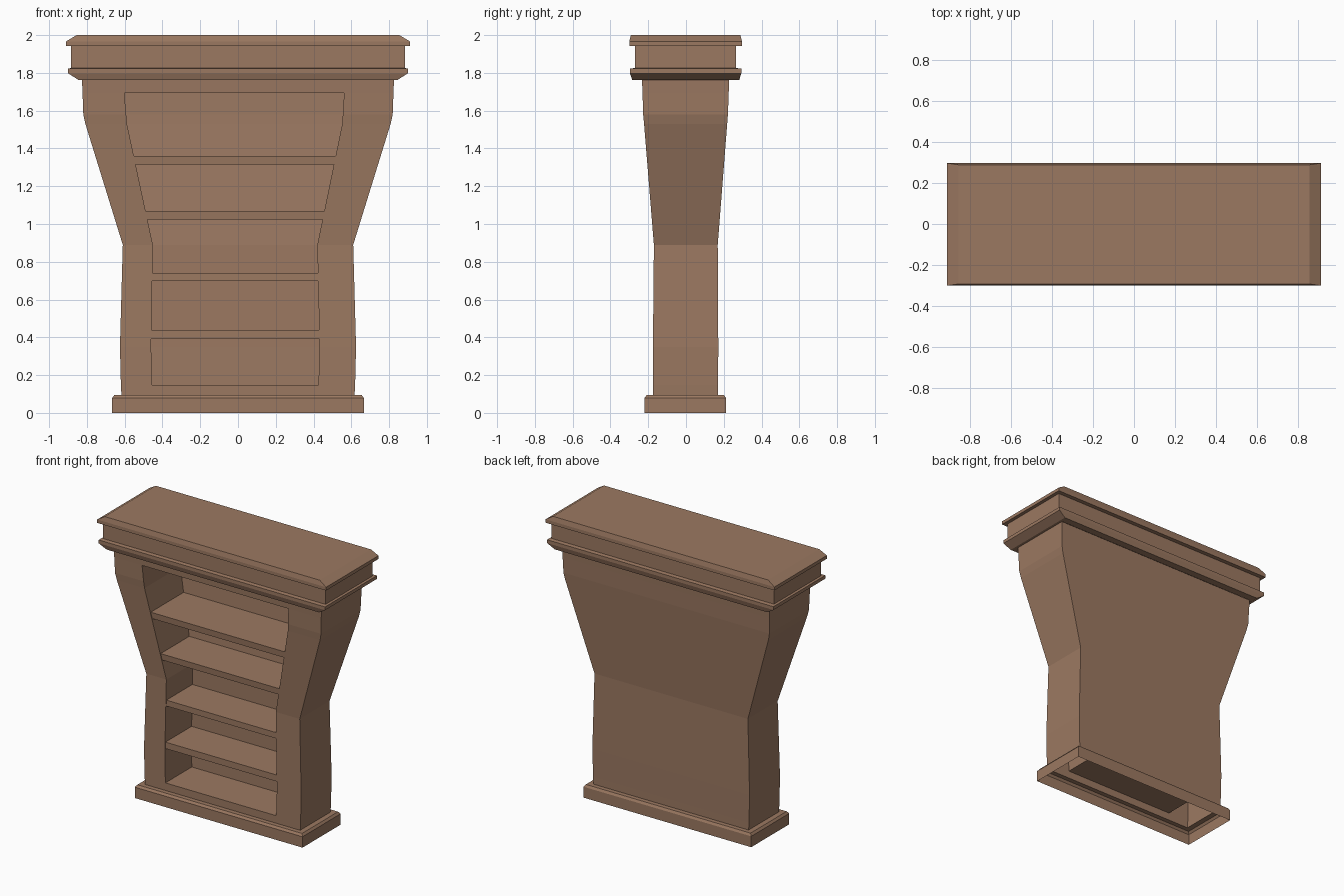
import bpy, bmesh

if "Cube" in bpy.data.objects:
    bpy.data.objects.remove(bpy.data.objects["Cube"])

wood = bpy.data.materials.new("wood")
wood.diffuse_color = (0.33, 0.19, 0.12, 1)
wood.use_nodes = True
wood.node_tree.nodes["Principled BSDF"].inputs["Base Color"].default_value = wood.diffuse_color


def finish(name, bm):
    bmesh.ops.remove_doubles(bm, verts=bm.verts, dist=0.0005)
    bmesh.ops.recalc_face_normals(bm, faces=bm.faces)
    me = bpy.data.meshes.new(name)
    bm.to_mesh(me)
    bm.free()
    me.materials.append(wood)
    ob = bpy.data.objects.new(name, me)
    bpy.context.collection.objects.link(ob)
    return ob


def face(bm, *pts):
    bm.faces.new([bm.verts.new(p) for p in pts])


def loft(name, rings, cap_top):
    """Stack of rectangles (half width, front y, back y, z)."""
    bm = bmesh.new()
    loops = [[bm.verts.new(p) for p in ((-w, f, z), (w, f, z), (w, b, z), (-w, b, z))]
             for w, f, b, z in rings]
    for lo, hi in zip(loops, loops[1:]):
        for i in range(4):
            j = (i + 1) % 4
            bm.faces.new((lo[i], lo[j], hi[j], hi[i]))
    if cap_top:
        bm.faces.new(loops[-1])
    return finish(name, bm)


# Plinth, hollow underneath
loft("plinth", [(0.667, -0.22, 0.212, 0), (0.667, -0.22, 0.212, 0.078),
                (0.655, -0.208, 0.202, 0.094), (0.617, -0.175, 0.17, 0.094)], False)

# Cornice: lower moulding, frieze and top slab
loft("cornice", [(0.825, -0.235, 0.23, 1.763), (0.845, -0.285, 0.282, 1.763),
                 (0.9, -0.297, 0.293, 1.798), (0.9, -0.297, 0.293, 1.822),
                 (0.885, -0.27, 0.266, 1.826), (0.885, -0.27, 0.266, 1.943),
                 (0.91, -0.3, 0.296, 1.943), (0.91, -0.3, 0.296, 1.967),
                 (0.855, -0.292, 0.288, 2.0)], True)

# Body levels: z, outer half width, front y, back y, niche left x, niche right x, niche back y
levels = [(0.094, 0.617, -0.175, 0.170, -0.453, 0.425, 0.125),
          (0.148, 0.620, -0.175, 0.170, -0.455, 0.426, 0.125),
          (0.35, 0.625, -0.175, 0.171, -0.460, 0.432, 0.128),
          (0.89, 0.610, -0.170, 0.168, -0.451, 0.420, 0.130),
          (1.53, 0.808, -0.222, 0.218, -0.588, 0.552, 0.185),
          (1.58, 0.819, -0.227, 0.222, -0.592, 0.555, 0.188),
          (1.693, 0.823, -0.230, 0.226, -0.602, 0.562, 0.190),
          (1.763, 0.826, -0.233, 0.229, -0.605, 0.565, 0.190)]


def at(z):
    """Body measurements interpolated at height z."""
    for a, b in zip(levels, levels[1:]):
        if z <= b[0]:
            t = (z - a[0]) / (b[0] - a[0])
            return [p + (q - p) * t for p, q in zip(a, b)]


bm = bmesh.new()


def strip(a, b):
    """Vertical quad through two points at each of the two levels."""
    face(bm, a[0], a[1], b[1], b[0])


last = len(levels) - 2
for i, (lo, hi) in enumerate(zip(levels, levels[1:])):
    def corners(l):
        z, w, f, b, nl, nr, nb = l
        return [(-w, f, z), (nl, f, z), (nr, f, z), (w, f, z), (w, b, z), (-w, b, z),
                (nl, nb, z), (nr, nb, z)]
    a, b = corners(lo), corners(hi)
    pairs = [(0, 1), (2, 3), (3, 4), (4, 5), (5, 0)]
    # rails above and below the opening, niche walls between them
    pairs += [(1, 2)] if i in (0, last) else [(1, 6), (6, 7), (7, 2)]
    for p, q in pairs:
        face(bm, a[p], a[q], b[q], b[p])
    if i == 0 or i == last - 1:     # niche floor and ceiling
        face(bm, b[1], b[2], b[7], b[6])
finish("bookcase_body", bm)

# Shelves, following the tapering niche
for n, (z0, z1) in enumerate([(0.392, 0.438), (0.698, 0.74), (1.025, 1.07), (1.315, 1.36)]):
    bm = bmesh.new()
    rings = []
    for z in (z0, z1):
        _, w, f, b, nl, nr, nb = at(z)
        f += 0.005
        rings.append([bm.verts.new(p) for p in
                      ((nl, f, z), (nr, f, z), (nr, nb, z), (nl, nb, z))])
    lo, hi = rings
    bm.faces.new(lo)
    bm.faces.new(hi)
    for i in range(4):
        j = (i + 1) % 4
        bm.faces.new((lo[i], lo[j], hi[j], hi[i]))
    finish("shelf_%d" % (n + 1), bm)
